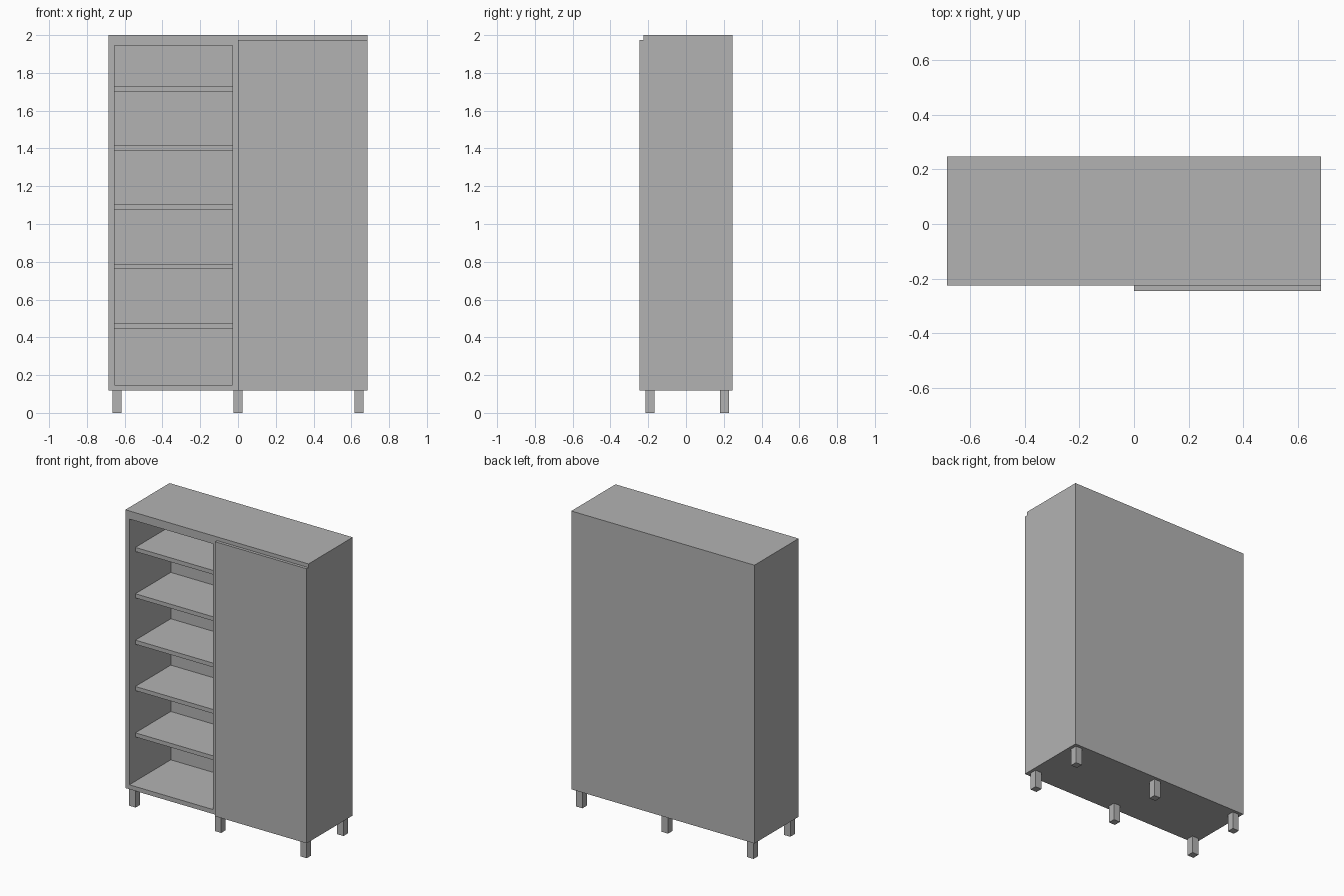
import bpy
import bmesh
from mathutils import Vector

cube = bpy.data.objects.get("Cube")
if cube:
    bpy.data.objects.remove(cube, do_unlink=True)

grey = bpy.data.materials.new("plain_grey")
grey.use_nodes = True
colour = (0.45, 0.45, 0.45, 1)
grey.diffuse_color = colour
grey.node_tree.nodes["Principled BSDF"].inputs["Base Color"].default_value = colour


def box(name, low, high):
    """Flat-faced box between two opposite corners."""
    low, high = Vector(low), Vector(high)
    bm = bmesh.new()
    bmesh.ops.create_cube(bm, size=1)
    for v in bm.verts:
        v.co = (low + high) / 2 + v.co * (high - low)
    mesh = bpy.data.meshes.new(name)
    bm.to_mesh(mesh)
    bm.free()
    mesh.materials.append(grey)
    obj = bpy.data.objects.new(name, mesh)
    bpy.context.collection.objects.link(obj)
    return obj


W = 0.685                  # half width
FRONT, BACK = -0.225, 0.247
BASE, TOP = 0.118, 2.0
T = 0.03                   # panel thickness
INNER_BACK = BACK - T
FLOOR, CEILING = BASE + T, TOP - 0.055

# Carcass panels
box("right_side", (-W, FRONT, BASE), (-W + T, BACK, TOP))
box("left_side", (W - T, FRONT, BASE), (W, BACK, TOP))
box("top_panel", (-W + T, FRONT, CEILING), (W - T, BACK, TOP))
box("bottom_panel", (-W + T, FRONT, BASE), (W - T, BACK, FLOOR))
box("back_panel", (-W + T, INNER_BACK, FLOOR), (W - T, BACK, CEILING))
box("divider", (-T, FRONT, FLOOR), (T, INNER_BACK, CEILING))

# Recessed shelves in both bays
for side, x0, x1 in (("right", -W + T, -T), ("left", T, W - T)):
    for i in range(5):
        z = 0.447 + i * 0.3135
        box(f"{side}_shelf_{i + 1}", (x0, FRONT + 0.064, z), (x1, INNER_BACK, z + 0.028))

# Door over the left bay, short of the top edge
box("door", (0, FRONT - 0.02, BASE), (W, FRONT, 1.975))

# Square legs, three along each long side
R = 0.024
for row, y in (("front", -0.19), ("back", 0.203)):
    for place, x in (("right", -0.64), ("middle", 0), ("left", 0.64)):
        box(f"{row}_{place}_leg", (x - R, y - R, 0), (x + R, y + R, BASE))
